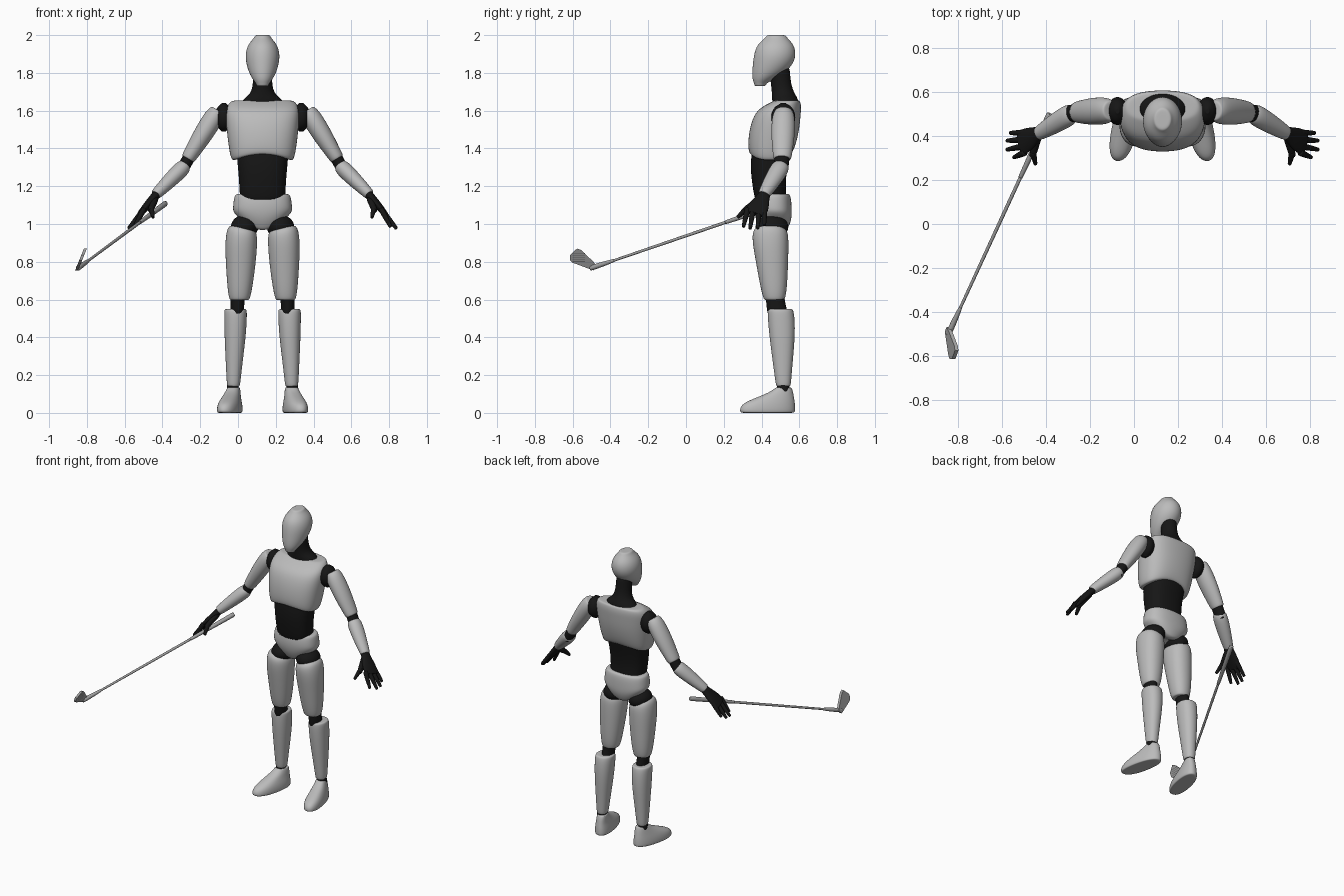
import bpy, bmesh, math
from mathutils import Vector

cube = bpy.data.objects.get("Cube")
if cube:
    bpy.data.objects.remove(cube, do_unlink=True)

BODY_X = 0.13  # the figure stands off centre because of the club


def material(name, value):
    mat = bpy.data.materials.new(name)
    color = (value, value, value, 1)
    mat.diffuse_color = color
    mat.use_nodes = True
    mat.node_tree.nodes["Principled BSDF"].inputs["Base Color"].default_value = color
    return mat


SHELL = material("pale grey shell", 0.5)
JOINT = material("black joint", 0.008)
STEEL = material("club steel", 0.36)
GROOVE = material("dark groove", 0.15)


def add_object(name, bm, mat, smooth, levels):
    bmesh.ops.recalc_face_normals(bm, faces=bm.faces)
    mesh = bpy.data.meshes.new(name)
    bm.to_mesh(mesh)
    bm.free()
    mesh.materials.append(mat)
    for poly in mesh.polygons:
        poly.use_smooth = smooth
    obj = bpy.data.objects.new(name, mesh)
    bpy.context.collection.objects.link(obj)
    if levels:
        sub = obj.modifiers.new("Smooth", "SUBSURF")
        sub.levels = sub.render_levels = levels
    return obj


def loft(name, rings, mat, place, power=2.0, cap=0.008, warp=None, segs=16, levels=2):
    """Skin oval rings (z, centre x, half width, y min, y max), with softened caps."""
    rows = [(z, x, hx * 1.02, (y0 + y1) / 2, (y1 - y0) * 0.51) for z, x, hx, y0, y1 in rings]

    def shrink(row, dz, f):
        z, x, hx, y, hy = row
        return (z + dz, x, hx * f, y, hy * f)

    rows = ([shrink(rows[0], -cap, 0.5), shrink(rows[0], -cap, 0.88)] + rows
            + [shrink(rows[-1], cap, 0.88), shrink(rows[-1], cap, 0.5)])
    bm = bmesh.new()
    loops = []
    for z, x, hx, y, hy in rows:
        loop = []
        for i in range(segs):
            c, s = (f(2 * math.pi * i / segs) for f in (math.cos, math.sin))
            p = Vector((x + hx * math.copysign(abs(c) ** (2 / power), c),
                        y + hy * math.copysign(abs(s) ** (2 / power), s), z))
            if warp:
                p = warp(p)
            loop.append(bm.verts.new(place(p)))
        loops.append(loop)
    for low, high in zip(loops, loops[1:]):
        for i in range(segs):
            j = (i + 1) % segs
            bm.faces.new((low[i], low[j], high[j], high[i]))
    bm.faces.new(loops[0])
    bm.faces.new(loops[-1])
    return add_object(name, bm, mat, True, levels)


def on_body(side):
    return lambda p: Vector((BODY_X + side * p.x, p.y, p.z))


def limb(name, a, b, profile, mat, place, **options):
    """Loft along a line; profile holds (fraction, in-plane radius, y radius)."""
    a, b = Vector(a), Vector(b)
    w = (b - a).normalized()
    v = Vector((0, 1, 0))
    v = (v - w * v.dot(w)).normalized()
    u = v.cross(w)
    length = (b - a).length
    rings = [(t * length, 0, ru, -rv, rv) for t, ru, rv in profile]
    return loft(name, rings, mat, lambda p: place(a + u * p.x + v * p.y + w * p.z), **options)


def ball(name, center, radii, place):
    rx, ry, rz = radii
    x, y, z = center
    rings = []
    for k in range(-3, 4):
        f = math.cos(k * math.pi / 7)
        rings.append((z + rz * math.sin(k * math.pi / 7), x, rx * f, y - ry * f, y + ry * f))
    loft(name, rings, JOINT, place, cap=rz * 0.04)


# Torso lower rim arches up in the middle; pelvis is cut away over the legs
def chest_arch(p):
    weight = max(0, min(1, (1.45 - p.z) / 0.11))
    p.z += weight * 0.04 * max(0, 1 - (p.x / 0.16) ** 2)
    return p


def leg_cut(p):
    weight = max(0, min(1, (1.09 - p.z) / 0.12))
    p.z += weight * 0.075 * min(1, max(0, abs(p.x) - 0.03) / 0.11)
    return p


center = on_body(1)
loft("head", [(1.745, 0, .035, .36, .425), (1.765, 0, .052, .352, .465), (1.8, 0, .072, .35, .525),
              (1.85, 0, .087, .354, .57), (1.9, 0, .092, .36, .583), (1.95, 0, .078, .376, .572),
              (1.985, 0, .045, .42, .535)], SHELL, center, cap=0.015)
loft("neck", [(1.63, 0, .115, .46, .595), (1.66, 0, .105, .455, .595), (1.69, 0, .062, .455, .575),
              (1.74, 0, .05, .45, .555), (1.82, 0, .05, .44, .55)], JOINT, center)
loft("chest", [(1.335, 0, .165, .335, .56), (1.4, 0, .178, .328, .58), (1.5, 0, .19, .335, .6),
               (1.58, 0, .196, .36, .607), (1.62, 0, .19, .4, .61), (1.65, 0, .17, .46, .605)],
     SHELL, center, power=2.5, cap=0.004, warp=chest_arch)
loft("abdomen", [(1.13, 0, .12, .365, .535), (1.2, 0, .122, .352, .525), (1.3, 0, .13, .34, .535),
                 (1.4, 0, .14, .35, .56)], JOINT, center, power=2.5)
loft("pelvis", [(.97, 0, .135, .4, .54), (1.02, 0, .155, .375, .56), (1.08, 0, .157, .365, .56),
                (1.13, 0, .152, .368, .557), (1.155, 0, .146, .375, .55)],
     SHELL, center, power=2.4, cap=0.005, warp=leg_cut)


def turn_out(p):
    p.x -= (p.y - 0.45) * 0.2
    return p


def thigh_slant(p):
    if p.z > 0.93:
        p.z += 0.15 * (p.x - 0.11)
    return p


for side, word in ((1, "left"), (-1, "right")):
    at = on_body(side)

    # Legs
    ball(word + "_hip", (.095, .455, .985), (.075, .09, .065), at)
    loft(word + "_thigh", [(.605, .122, .055, .41, .525), (.66, .12, .066, .395, .535),
                           (.8, .115, .08, .37, .541), (.9, .113, .085, .352, .543),
                           (.955, .11, .08, .352, .54), (.975, .108, .07, .365, .525)],
         SHELL, at, power=2.2, warp=thigh_slant)
    loft(word + "_knee", [(.53, .133, .037, .43, .54), (.58, .133, .035, .425, .525),
                          (.63, .13, .04, .42, .52)], JOINT, at)
    loft(word + "_shin", [(.145, .154, .035, .476, .555), (.25, .151, .043, .462, .563),
                          (.4, .145, .056, .442, .577), (.5, .143, .06, .433, .576),
                          (.545, .143, .06, .433, .568)], SHELL, at, power=2.2, cap=0.005)
    loft(word + "_ankle", [(.1, .16, .032, .48, .55), (.16, .157, .03, .483, .547)], JOINT, at)
    loft(word + "_foot", [(.002, .17, .058, .287, .577), (.02, .17, .06, .285, .578),
                          (.05, .17, .056, .298, .577), (.08, .17, .046, .37, .572),
                          (.11, .168, .038, .445, .567), (.132, .167, .033, .472, .56)],
         SHELL, at, power=2.3, cap=0.002, warp=turn_out)

    # Arms
    ball(word + "_shoulder", (.205, .515, .0 + 1.565), (.05, .066, .075), at)
    limb(word + "_upper_arm", (.24, .517, 1.595), (.392, .51, 1.35),
         [(0, .043, .048), (.12, .054, .062), (.5, .052, .063), (.85, .042, .053), (1, .038, .048)],
         SHELL, at)
    limb(word + "_elbow", (.385, .51, 1.36), (.43, .5, 1.28),
         [(0, .034, .04), (.5, .032, .04), (1, .034, .04)], JOINT, at)
    limb(word + "_forearm", (.415, .503, 1.305), (.562, .415, 1.16),
         [(0, .038, .044), (.12, .044, .05), (.5, .04, .046), (1, .03, .034)], SHELL, at)

    # Hands
    limb(word + "_palm", (.55, .422, 1.17), (.645, .368, 1.058),
         [(0, .024, .028), (.3, .022, .036), (.65, .021, .056), (1, .016, .058)], JOINT, at)
    tips = ((.675, .305, .99), (.705, .34, .98), (.705, .38, .982), (.69, .415, 1.0))
    for i, tip in enumerate(tips):
        limb(f"{word}_finger_{i + 1}", (.63, .325 + .03 * i, 1.075), tip,
             [(0, .016, .017), (.5, .014, .014), (1, .01, .01)], JOINT, at, segs=10, levels=1)
    limb(word + "_thumb_base", (.57, .395, 1.13), (.592, .315, 1.075),
         [(0, .02, .024), (1, .016, .018)], JOINT, at, segs=10, levels=1)
    limb(word + "_thumb_tip", (.59, .325, 1.085), (.58, .278, 1.04),
         [(0, .016, .018), (1, .01, .011)], JOINT, at, segs=10, levels=1)

# Golf club
world = lambda p: p
butt, neck_end = Vector((-.385, .5, 1.108)), Vector((-.825, -.455, .782))
grip_end = butt.lerp(neck_end, 0.3)
limb("club_grip", butt, grip_end, [(0, .016, .016), (1, .011, .011)], STEEL, world,
     cap=0.003, segs=12, levels=1)
limb("club_shaft", grip_end, neck_end, [(0, .009, .009), (1, .007, .007)], STEEL, world,
     cap=0.001, segs=12, levels=1)
limb("club_hosel", butt.lerp(neck_end, 0.93), (-.845, -.5, .768),
     [(0, .009, .009), (.4, .013, .013), (1, .015, .014)], STEEL, world, segs=12, levels=1)


def face_point(y, z, lift=0.0):
    return Vector((-0.84 + 0.4 * (z - 0.77) + lift, y, z))


outline = [(-.47, .775), (-.49, .754), (-.6, .795), (-.615, .81), (-.615, .835),
           (-.577, .87), (-.555, .862), (-.49, .8)]
bm = bmesh.new()
front = [bm.verts.new(face_point(y, z)) for y, z in outline]
back = [bm.verts.new(face_point(y, z, -0.016)) for y, z in outline]
bm.faces.new(front)
bm.faces.new(back[::-1])
for i in range(len(outline)):
    j = (i + 1) % len(outline)
    bm.faces.new((front[i], back[i], back[j], front[j]))
add_object("club_blade", bm, STEEL, False, 0)

# Thin score lines on the club face
bm = bmesh.new()
for i in range(5):
    z = 0.8 + 0.011 * i
    corners = ((-.6, z), (-.535, z), (-.535, z + .003), (-.6, z + .003))
    bm.faces.new([bm.verts.new(face_point(y, h, 0.001)) for y, h in corners])
add_object("club_score_lines", bm, GROOVE, False, 0)
